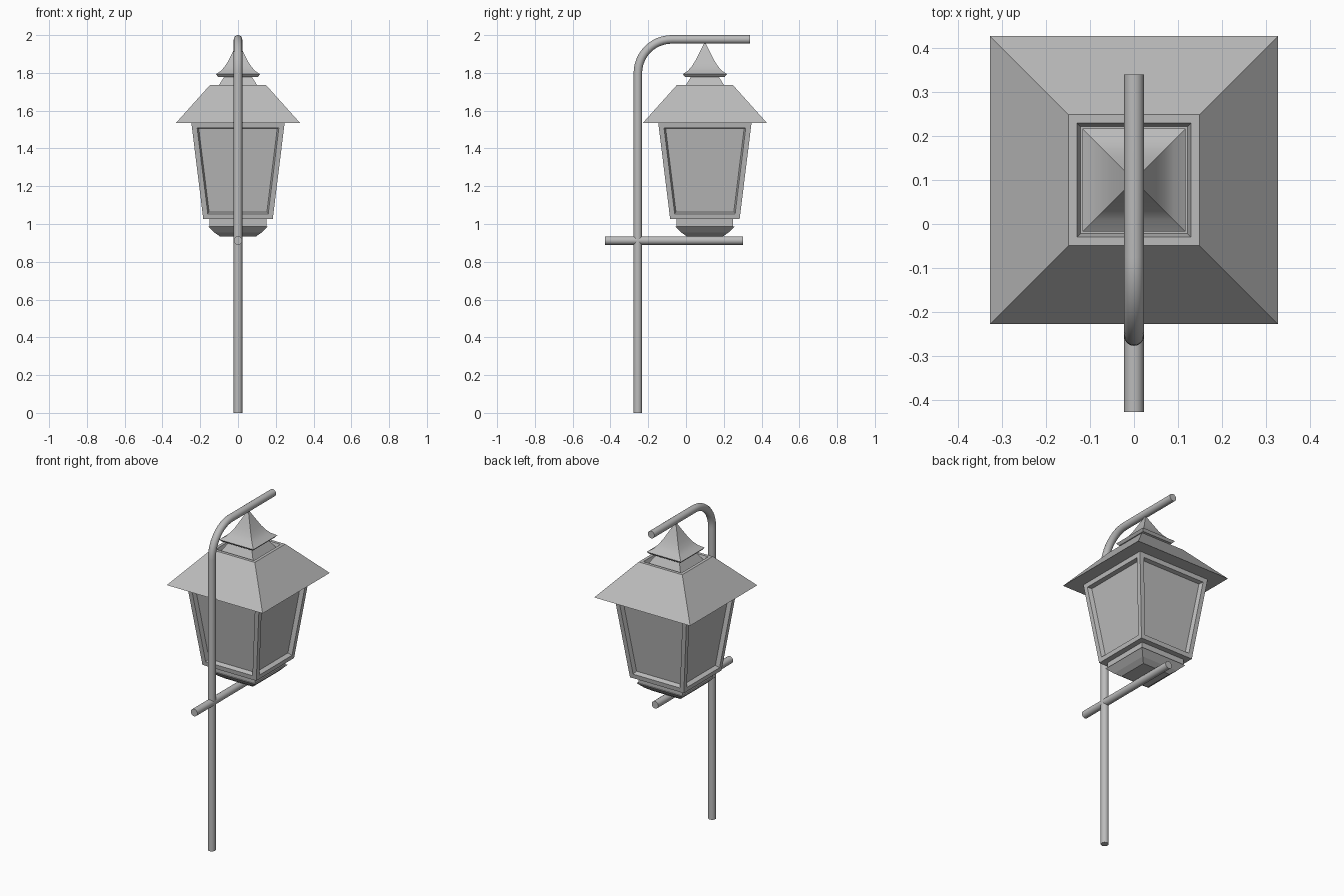
import bpy, bmesh
from math import sin, cos, pi

cube = bpy.data.objects.get("Cube")
if cube:
    bpy.data.objects.remove(cube, do_unlink=True)

metal = bpy.data.materials.new("grey_metal")
metal.use_nodes = True
grey = (0.5, 0.5, 0.5, 1)
metal.diffuse_color = grey
metal.node_tree.nodes["Principled BSDF"].inputs["Base Color"].default_value = grey

LANTERN_Y = 0.1
POLE_Y = -0.255
TUBE_R = 0.0225


def finish(ob, smooth):
    """Assign the material and set the shading."""
    ob.data.materials.clear()
    ob.data.materials.append(metal)
    bpy.ops.object.select_all(action='DESELECT')
    ob.select_set(True)
    bpy.context.view_layer.objects.active = ob
    if smooth:
        bpy.ops.object.shade_smooth_by_angle(angle=0.6)


def square_loft(name, profile, smooth=False, panels=False):
    """Loft square rings given as (half width, height)."""
    bm = bmesh.new()
    rings = [[bm.verts.new((sx * h, LANTERN_Y + sy * h, z))
              for sx, sy in ((-1, -1), (1, -1), (1, 1), (-1, 1))]
             for h, z in profile]
    sides = []
    for a, b in zip(rings, rings[1:]):
        for i in range(4):
            j = (i + 1) % 4
            sides.append(bm.faces.new((a[i], a[j], b[j], b[i])))
    bm.faces.new(rings[0])
    bm.faces.new(rings[-1])
    bmesh.ops.remove_doubles(bm, verts=bm.verts, dist=0.0001)
    bmesh.ops.recalc_face_normals(bm, faces=bm.faces)
    if panels:
        # frame around each side, then the sunken pane
        bmesh.ops.inset_individual(bm, faces=sides, thickness=0.027, use_even_offset=True)
        bmesh.ops.inset_individual(bm, faces=sides, thickness=0.008, depth=-0.025,
                                   use_even_offset=True)
    me = bpy.data.meshes.new(name)
    bm.to_mesh(me)
    bm.free()
    ob = bpy.data.objects.new(name, me)
    bpy.context.collection.objects.link(ob)
    finish(ob, smooth)


def tube(name, path):
    """Round capped tube along a path of (y, z) points."""
    cu = bpy.data.curves.new(name, 'CURVE')
    cu.dimensions = '3D'
    cu.bevel_depth = TUBE_R
    cu.bevel_resolution = 6
    cu.use_fill_caps = True
    sp = cu.splines.new('POLY')
    sp.points.add(len(path) - 1)
    for p, (y, z) in zip(sp.points, path):
        p.co = (0, y, z, 1)
    ob = bpy.data.objects.new(name, cu)
    bpy.context.collection.objects.link(ob)
    bpy.ops.object.select_all(action='DESELECT')
    ob.select_set(True)
    bpy.context.view_layer.objects.active = ob
    bpy.ops.object.convert(target='MESH')
    finish(bpy.context.view_layer.objects.active, True)


# Pole with a bent top arm, and the cross bar under the lantern
BEND = 0.18
top = 2 - TUBE_R
bend = [(POLE_Y + BEND - BEND * cos(t), top - BEND + BEND * sin(t))
        for t in (i * pi / 24 for i in range(13))]
tube("pole", [(POLE_Y, 0)] + bend + [(0.34, top)])
tube("cross_bar", [(-0.428, 0.9125), (0.302, 0.9125)])

# Lantern, from top to bottom
square_loft("finial", [(0, 1.965), (0.03, 1.905), (0.052, 1.862), (0.07, 1.834),
                       (0.09, 1.811), (0.117, 1.793), (0.105, 1.779)], smooth=True)
square_loft("neck", [(0.07, 1.785), (0.12, 1.705)])
square_loft("roof", [(0.122, 1.71), (0.13, 1.735), (0.149, 1.735),
                     (0.3275, 1.536), (0.24, 1.536)])
square_loft("lantern_body", [(0.247, 1.536), (0.184, 1.027)], panels=True)
square_loft("collar", [(0.15, 1.03), (0.15, 0.985)])
square_loft("base_tray", [(0.158, 0.988), (0.125, 0.955), (0.095, 0.934)])
